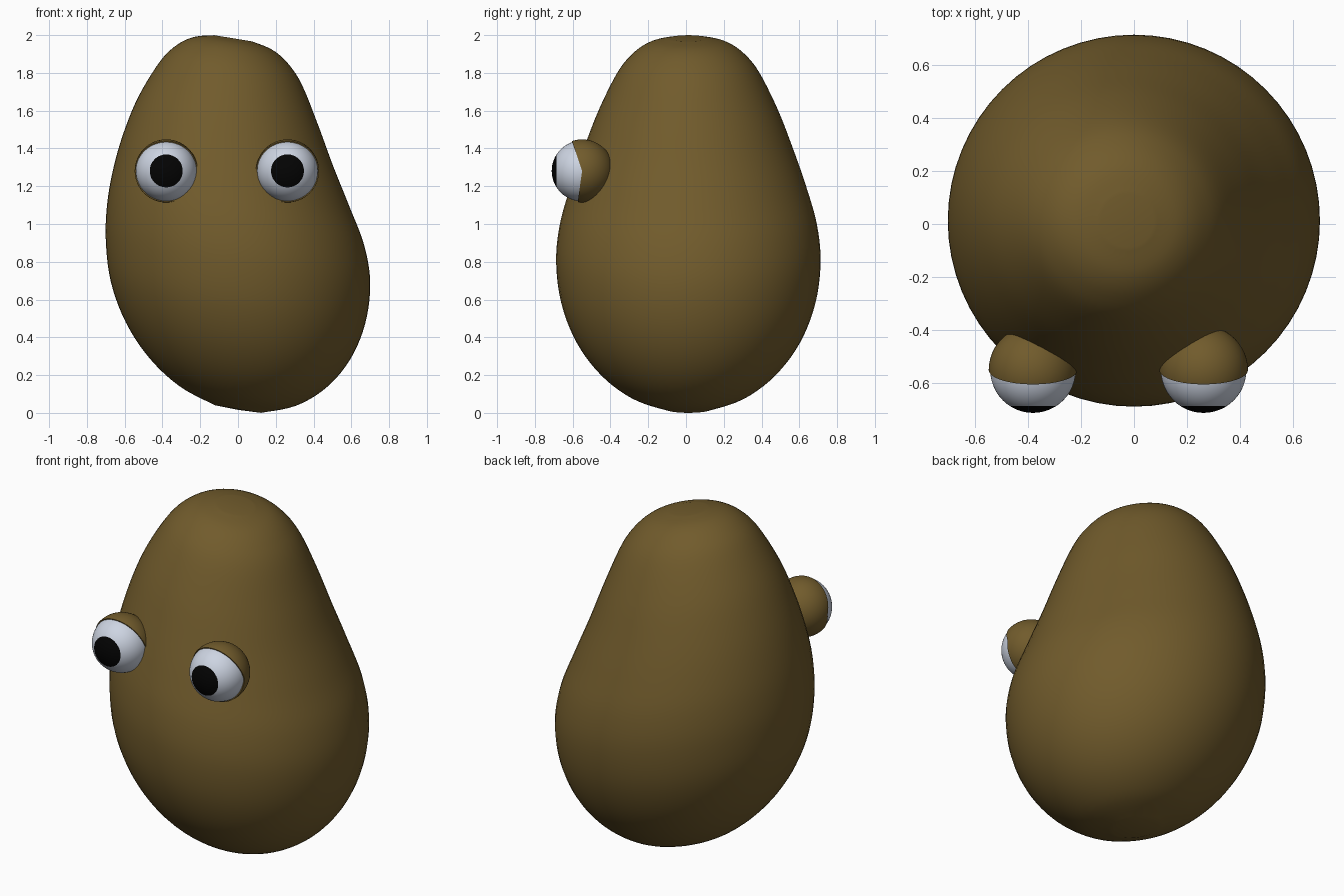
import bpy
import bmesh
import math
from mathutils import Vector

cube = bpy.data.objects.get("Cube")
if cube:
    bpy.data.objects.remove(cube, do_unlink=True)


def material(name, rgb):
    m = bpy.data.materials.new(name)
    m.use_nodes = True
    m.diffuse_color = (*rgb, 1)
    bsdf = m.node_tree.nodes["Principled BSDF"]
    bsdf.inputs["Base Color"].default_value = (*rgb, 1)
    bsdf.inputs["Roughness"].default_value = 0.6
    return m


BROWN = material("potato brown", (0.165, 0.105, 0.025))
WHITE = material("eye white", (0.61, 0.66, 0.76))
BLACK = material("pupil black", (0.001, 0.001, 0.001))


def finish(bm, name, mats):
    bmesh.ops.recalc_face_normals(bm, faces=bm.faces)
    for f in bm.faces:
        f.smooth = True
    mesh = bpy.data.meshes.new(name)
    bm.to_mesh(mesh)
    bm.free()
    for m in mats:
        mesh.materials.append(m)
    obj = bpy.data.objects.new(name, mesh)
    bpy.context.collection.objects.link(obj)
    return obj


# Body: stack of tilted round rings (height, sideways shift, radius)
BODY_Y, TILT = 0.0125, 0.165
BELLY_Z, BELLY_R, BELLY_H = 0.8, 0.7, 0.7916
SIDES, STEPS = 64, 5

# Rounded lower half
rings = []
for degrees in range(10, 90, 16):
    a = math.radians(degrees)
    rings.append((BELLY_Z - BELLY_H * math.cos(a), 0, BELLY_R * math.sin(a)))
# Tapering upper half, leaning to one side
rings += [
    (0.80, 0.0, 0.70),
    (1.00, -0.012, 0.68),
    (1.20, -0.035, 0.623),
    (1.40, -0.05, 0.553),
    (1.60, -0.05, 0.475),
    (1.80, -0.037, 0.375),
    (1.90, -0.03, 0.293),
    (1.957, -0.025, 0.205),
    (1.983, -0.025, 0.10),
]


def spline(points, steps):
    """Catmull-Rom interpolation through tuples of any length."""
    pts = [points[0]] + points + [points[-1]]
    out = []
    for p0, p1, p2, p3 in zip(pts, pts[1:], pts[2:], pts[3:]):
        for s in range(steps):
            t = s / steps
            out.append([b + 0.5 * t * (c - a + t * (2 * a - 5 * b + 4 * c - d
                        + t * (3 * (b - c) + d - a)))
                        for a, b, c, d in zip(p0, p1, p2, p3)])
    return out + [list(points[-1])]


bm = bmesh.new()
loops = []
for z, shift, radius in spline(rings, STEPS):
    ring = []
    for i in range(SIDES):
        a = 2 * math.pi * i / SIDES
        dx = radius * math.cos(a)
        ring.append(bm.verts.new((shift + dx, BODY_Y + radius * math.sin(a), z - TILT * dx)))
    loops.append(ring)
for low, high in zip(loops, loops[1:]):
    for i in range(SIDES):
        j = (i + 1) % SIDES
        bm.faces.new((low[i], low[j], high[j], high[i]))
# Shallow dimples close both ends
for ring, tip in ((loops[0], (0.0, BODY_Y, 0.016)), (loops[-1], (-0.025, BODY_Y, 1.981))):
    v = bm.verts.new(tip)
    for i in range(SIDES):
        bm.faces.new((ring[i], ring[(i + 1) % SIDES], v))
finish(bm, "body", [BROWN])


# Eyes
def ball(radius):
    bm = bmesh.new()
    bmesh.ops.create_uvsphere(bm, u_segments=48, v_segments=32, radius=radius)
    return bm


def cut(bm, faces, normal, co=(0, 0, 0)):
    geom = set(faces)
    for f in faces:
        geom.update(f.edges)
        geom.update(f.verts)
    bmesh.ops.bisect_plane(bm, geom=list(geom), dist=1e-6, plane_co=co, plane_no=normal)


EYE_R, LID_R, PUPIL_Y = 0.161, 0.167, -0.135
UPPER = Vector((0, 1, 0.34)).normalized()
LOWER = Vector((0, 1, -0.14)).normalized()

for side, x in (("right", -0.38), ("left", 0.262)):
    centre = (x, -0.55, 1.281)

    # Eyeball with the pupil cut into its front
    bm = ball(EYE_R)
    cut(bm, list(bm.faces), (0, 1, 0), (0, PUPIL_Y, 0))
    for f in bm.faces:
        f.material_index = int(f.calc_center_median().y < PUPIL_Y)
    finish(bm, side + "_eyeball", [WHITE, BLACK]).location = centre

    # Upper and lower lids wrap the back and meet at the eye corners
    bm = ball(LID_R)
    cut(bm, [f for f in bm.faces if f.calc_center_median().z > 0], UPPER)
    cut(bm, [f for f in bm.faces if f.calc_center_median().z < 0], LOWER)
    front = []
    for f in bm.faces:
        c = f.calc_center_median()
        if c.dot(UPPER if c.z > 0 else LOWER) < 0:
            front.append(f)
    bmesh.ops.delete(bm, geom=front, context='FACES')
    # Lid rim turned inward to the eyeball
    rim = [e for e in bm.edges if e.is_boundary]
    new = bmesh.ops.extrude_edge_only(bm, edges=rim)["geom"]
    for v in new:
        if isinstance(v, bmesh.types.BMVert):
            v.co *= (EYE_R - 0.002) / LID_R
    lid = finish(bm, side + "_eyelids", [BROWN])
    lid.location = centre
    lid.data.set_sharp_from_angle(angle=math.radians(40))
